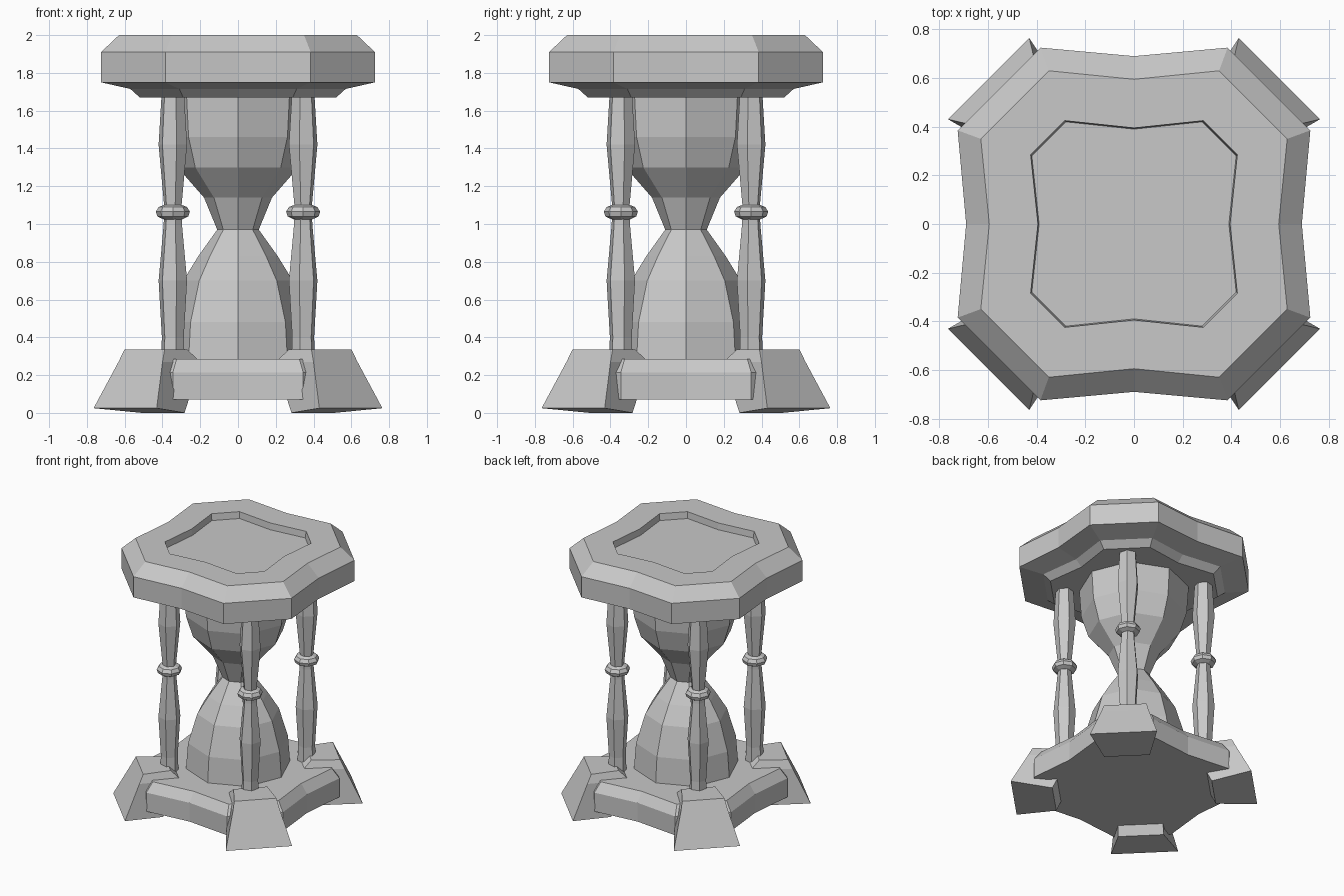
import bpy
import bmesh
from math import cos, sin, pi, sqrt

cube = bpy.data.objects.get("Cube")
if cube:
    bpy.data.objects.remove(cube, do_unlink=True)

grey = bpy.data.materials.new("stone grey")
grey.use_nodes = True
COLOUR = (0.58, 0.58, 0.58, 1)
grey.diffuse_color = COLOUR
grey.node_tree.nodes["Principled BSDF"].inputs["Base Color"].default_value = COLOUR


def loft(name, rings):
    """Skin a stack of equal-length rings and cap both ends."""
    bm = bmesh.new()
    loops = [[bm.verts.new(p) for p in ring] for ring in rings]
    n = len(loops[0])
    for a, b in zip(loops, loops[1:]):
        for i in range(n):
            j = (i + 1) % n
            bm.faces.new((a[i], a[j], b[j], b[i]))
    for cap in (loops[0], loops[-1]):
        centre = bm.verts.new([sum(v.co[k] for v in cap) / n for k in range(3)])
        for i in range(n):
            bm.faces.new((cap[i], cap[(i + 1) % n], centre))
    bmesh.ops.recalc_face_normals(bm, faces=bm.faces)
    mesh = bpy.data.meshes.new(name)
    bm.to_mesh(mesh)
    bm.free()
    mesh.materials.append(grey)
    obj = bpy.data.objects.new(name, mesh)
    bpy.context.collection.objects.link(obj)
    return obj


def slab_ring(mid, wide, narrow, z):
    """Square with chamfered corners and sides pinched in the middle."""
    ring = []
    for k in range(4):
        c, s = round(cos(k * pi / 2)), round(sin(k * pi / 2))
        for x, y in ((-narrow, -wide), (0, -mid), (narrow, -wide)):
            ring.append((c * x - s * y, s * x + c * y, z))
    return ring


def round_ring(radius, z, sides, cx=0, cy=0, turn=0):
    return [(cx + radius * cos(turn + 2 * pi * i / sides),
             cy + radius * sin(turn + 2 * pi * i / sides), z)
            for i in range(sides)]


# Lid with bevelled rim and a sunken panel on top
lid = [(.48, .52, .29, 1.67), (.53, .57, .31, 1.715), (.69, .725, .385, 1.75),
       (.69, .725, .385, 1.91), (.595, .63, .35, 2.0),
       (.395, .425, .285, 2.0), (.39, .42, .28, 1.95)]
loft("lid", [slab_ring(*r) for r in lid])

# Base slab
base = [(.59, .625, .345, .07), (.59, .625, .345, .215), (.54, .575, .325, .285)]
loft("base", [slab_ring(*r) for r in base])

# Eight-sided glass bulbs, pinched at the waist
glass = [(.37, .28), (.355, .48), (.29, .7), (.21, .83), (.11, .97),
         (.18, 1.14), (.32, 1.3), (.37, 1.46), (.385, 1.68)]
loft("glass", [round_ring(r, z, 8) for r, z in glass])

# Corner feet, columns and collars
column = [(.065, .28), (.06, .4), (.078, .7), (.05, 1.0), (.048, 1.1),
          (.078, 1.42), (.062, 1.68)]
collar = [(.05, 1.025), (.082, 1.04), (.09, 1.065), (.075, 1.09), (.05, 1.1)]
POST = .345
for side_x, x_name in ((1, "left"), (-1, "right")):
    for side_y, y_name in ((-1, "front"), (1, "back")):
        def diagonal(out, across, z):
            return (side_x * (out - across) / sqrt(2),
                    side_y * (out + across) / sqrt(2), z)

        def foot_ring(inner, inner_half, inner_z, outer, outer_half, outer_z):
            return [diagonal(inner, -inner_half, inner_z),
                    diagonal(outer, -outer_half, outer_z),
                    diagonal(outer, outer_half, outer_z),
                    diagonal(inner, inner_half, inner_z)]

        label = y_name + "_" + x_name
        loft(label + "_foot", [foot_ring(.56, .16, 0, .845, .236, .025),
                               foot_ring(.43, .15, .27, .73, .165, .27),
                               foot_ring(.5, .12, .335, .70, .15, .335)])
        x, y = side_x * POST, side_y * POST
        turn = pi / 4 * side_x * side_y
        loft(label + "_column", [round_ring(r, z, 6, x, y, turn) for r, z in column])
        loft(label + "_collar", [round_ring(r, z, 8, x, y, turn) for r, z in collar])
